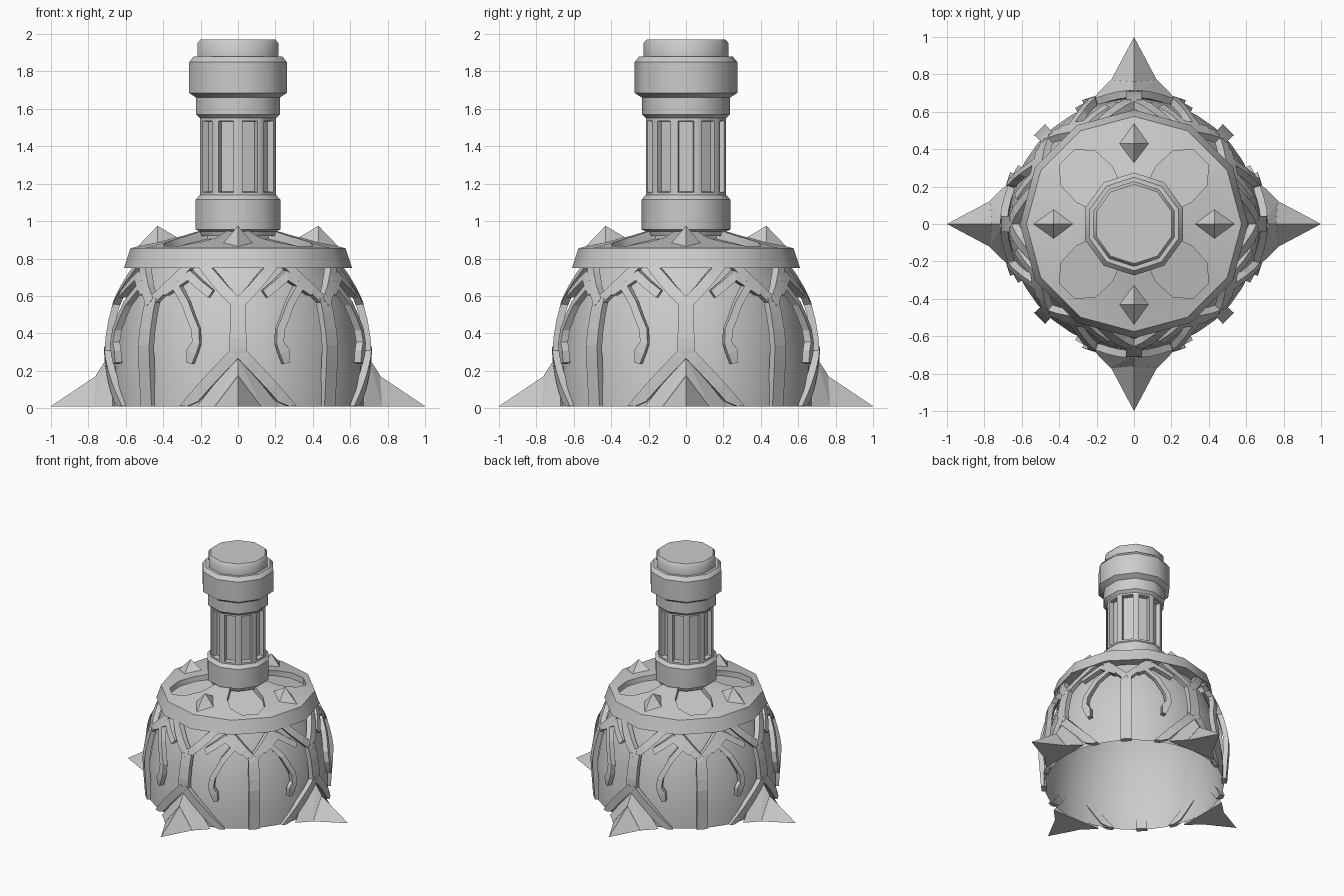
import bpy, bmesh
from math import sin, cos, pi, radians, hypot
from mathutils import Matrix

cube = bpy.data.objects.get("Cube")
if cube:
    bpy.data.objects.remove(cube, do_unlink=True)

grey = bpy.data.materials.new("stone_grey")
grey.use_nodes = True
grey.diffuse_color = (0.6, 0.6, 0.6, 1)
grey.node_tree.nodes["Principled BSDF"].inputs["Base Color"].default_value = (0.6, 0.6, 0.6, 1)


def finish(name, bm):
    bmesh.ops.recalc_face_normals(bm, faces=bm.faces)
    mesh = bpy.data.meshes.new(name)
    bm.to_mesh(mesh)
    bm.free()
    mesh.materials.append(grey)
    obj = bpy.data.objects.new(name, mesh)
    bpy.context.collection.objects.link(obj)
    return obj


def select(obj):
    bpy.ops.object.select_all(action='DESELECT')
    obj.select_set(True)
    bpy.context.view_layer.objects.active = obj


def smooth(obj, angle=38):
    select(obj)
    bpy.ops.object.shade_smooth_by_angle(angle=radians(angle))


def lathe(bm, profile, sides, start=0.0, capped=True):
    """Rings of (radius, z) joined into a turned shape; returns side faces."""
    rings = [[bm.verts.new((r * cos(start + 2 * pi * i / sides),
                            r * sin(start + 2 * pi * i / sides), z))
              for i in range(sides)] for r, z in profile]
    faces = []
    for a, b in zip(rings, rings[1:]):
        for i in range(sides):
            j = (i + 1) % sides
            faces.append(bm.faces.new((a[i], a[j], b[j], b[i])))
    if capped:
        bm.faces.new(rings[0][::-1])
        bm.faces.new(rings[-1])
    return faces


def hull(name, points, turn):
    bm = bmesh.new()
    for p in points:
        bm.verts.new(p)
    res = bmesh.ops.convex_hull(bm, input=bm.verts)
    bmesh.ops.delete(bm, geom=list({g for g in res["geom_interior"]}), context='VERTS')
    bmesh.ops.rotate(bm, verts=bm.verts, matrix=Matrix.Rotation(turn, 3, 'Z'))
    return finish(name, bm)


# Dome shell, open underneath
bm = bmesh.new()
lathe(bm, [(.672, .01), (.672, .13), (.66, .27), (.635, .42), (.6, .56),
           (.55, .69), (.5, .79)], 36, capped=False)
smooth(finish("dome", bm))

# Twelve-sided lid
bm = bmesh.new()
lathe(bm, [(.48, .75), (.61, .75), (.575, .855), (.30, .92), (.2, .95)], 12)
lid = finish("lid", bm)

# Four petal pockets cut into the lid
petal = [(.15, -.08), (.3, -.135), (.42, -.13), (.505, -.06), (.505, .06),
         (.42, .13), (.3, .135), (.15, .08)]
bm = bmesh.new()
for k in range(4):
    a = pi / 4 + k * pi / 2
    loops = []
    for lift in (-.045, .2):
        loops.append([bm.verts.new((u * cos(a) - v * sin(a), u * sin(a) + v * cos(a),
                                    .985 - .236 * u + lift)) for u, v in petal])
    bm.faces.new(loops[0][::-1])
    bm.faces.new(loops[1])
    for i in range(len(petal)):
        j = (i + 1) % len(petal)
        bm.faces.new((loops[0][i], loops[0][j], loops[1][j], loops[1][i]))
cutter = finish("petal_cutter", bm)
cutter.hide_render = True
cut = lid.modifiers.new("petals", 'BOOLEAN')
cut.object, cut.operation, cut.solver = cutter, 'DIFFERENCE', 'EXACT'
select(lid)
bpy.ops.object.modifier_apply(modifier=cut.name)
bpy.data.objects.remove(cutter, do_unlink=True)
smooth(lid)

# Ten-sided tower: foot, slotted column and head
up = pi / 2
bm = bmesh.new()
lathe(bm, [(.205, .92), (.215, .945), (.238, .955), (.238, 1.115), (.214, 1.14)], 10, up)
smooth(finish("tower_foot", bm))

bm = bmesh.new()
sides = lathe(bm, [(.214, 1.13), (.214, 1.56)], 10, up)
bmesh.ops.recalc_face_normals(bm, faces=bm.faces)
bmesh.ops.inset_individual(bm, faces=sides, thickness=.034)
bmesh.ops.inset_individual(bm, faces=sides, thickness=.006, depth=-.035)
smooth(finish("tower_column", bm))

bm = bmesh.new()
lathe(bm, [(.214, 1.55), (.235, 1.57), (.235, 1.66), (.275, 1.685), (.275, 1.85),
           (.25, 1.88), (.228, 1.88), (.228, 1.95), (.212, 1.97)], 10, up)
smooth(finish("tower_head", bm))

# Lid studs and base spikes on the four axes
for k, side in enumerate(("left", "back", "right", "front")):
    turn = k * pi / 2
    hull(side + "_stud", [(.305, 0, .90), (.43, .085, .875), (.43, -.085, .875),
                          (.55, 0, .85), (.43, 0, .975)], turn)
    hull(side + "_spike_base", [(.672, -.22, .01), (.672, .22, .01), (.7, -.19, .01),
                                (.7, .19, .01), (.672, 0, .29), (.7, 0, .27),
                                (.77, -.125, .01), (.77, .125, .01), (.76, 0, .175)], turn)
    hull(side + "_spike", [(.765, -.125, .01), (.765, .125, .01), (.755, 0, .175),
                           (1, 0, .01)], turn)

# Straps standing off the dome
SHELL = [(-1, .695), (0, .695), (.32, .718), (.45, .70), (.58, .665), (.78, .57)]
SPAN = .68


def shell_radius(z):
    for (z0, r0), (z1, r1) in zip(SHELL, SHELL[1:]):
        if z <= z1:
            return r0 + (r1 - r0) * (z - z0) / (z1 - z0)
    return SHELL[-1][1]


def strap(bm, path, widths, turn, flip=1, depth=.04):
    """Bar following (degrees, height) points around the dome."""
    pts = []
    ends = list(zip(path, widths))
    for ((a0, z0), w0), ((a1, z1), w1) in zip(ends, ends[1:]):
        n = max(1, round(hypot(radians(a1 - a0) * SPAN, z1 - z0) / .09))
        for i in range(n):
            t = i / n
            pts.append((radians(a0 + (a1 - a0) * t) * SPAN, z0 + (z1 - z0) * t,
                        w0 + (w1 - w0) * t))
    pts.append((radians(path[-1][0]) * SPAN, path[-1][1], widths[-1]))
    dirs = []
    for p, q in zip(pts, pts[1:]):
        d = hypot(q[0] - p[0], q[1] - p[1])
        dirs.append(((q[0] - p[0]) / d, (q[1] - p[1]) / d))
    rows = []
    for i, (s, z, w) in enumerate(pts):
        d0, d1 = dirs[max(i - 1, 0)], dirs[min(i, len(dirs) - 1)]
        nx, nz = -(d0[1] + d1[1]), d0[0] + d1[0]
        size = nx * nx + nz * nz
        nx, nz = nx * w / size, nz * w / size
        row = []
        for e, inset in ((1, 0), (-1, 0), (-1, depth), (1, depth)):
            h = min(max(z + e * nz, .01), .78)
            r = shell_radius(h) - inset
            a = turn + flip * (s + e * nx) / SPAN
            row.append(bm.verts.new((r * cos(a), r * sin(a), h)))
        rows.append(row)
    for a, b in zip(rows, rows[1:]):
        for i in range(4):
            j = (i + 1) % 4
            bm.faces.new((a[i], a[j], b[j], b[i]))
    bm.faces.new(rows[0][::-1])
    bm.faces.new(rows[-1])


bars, lattice, drips = bmesh.new(), bmesh.new(), bmesh.new()
for k in range(4):
    turn = k * pi / 2
    strap(bars, [(0, .28), (0, .57)], [.085, .085], turn)
    strap(bars, [(45, 0), (45, .59)], [.08, .08], turn)
    for flip in (1, -1):
        strap(bars, [(0, .31), (25, -.01)], [.06, .06], turn, flip)
        strap(lattice, [(0, .555), (19, .77)], [.06, .06], turn, flip)
        strap(lattice, [(45, .565), (27, .77)], [.055, .055], turn, flip)
        strap(lattice, [(13, .61), (26, .71), (38, .62)], [.045] * 3, turn, flip, .045)
        strap(drips, [(32, .65), (25, .56), (19, .42), (18.5, .35), (20.5, .30), (21.5, .24)],
              [.04, .04, .04, .04, .055, .03], turn, flip)
finish("strap_bars", bars)
finish("strap_lattice", lattice)
finish("hanging_drips", drips)
